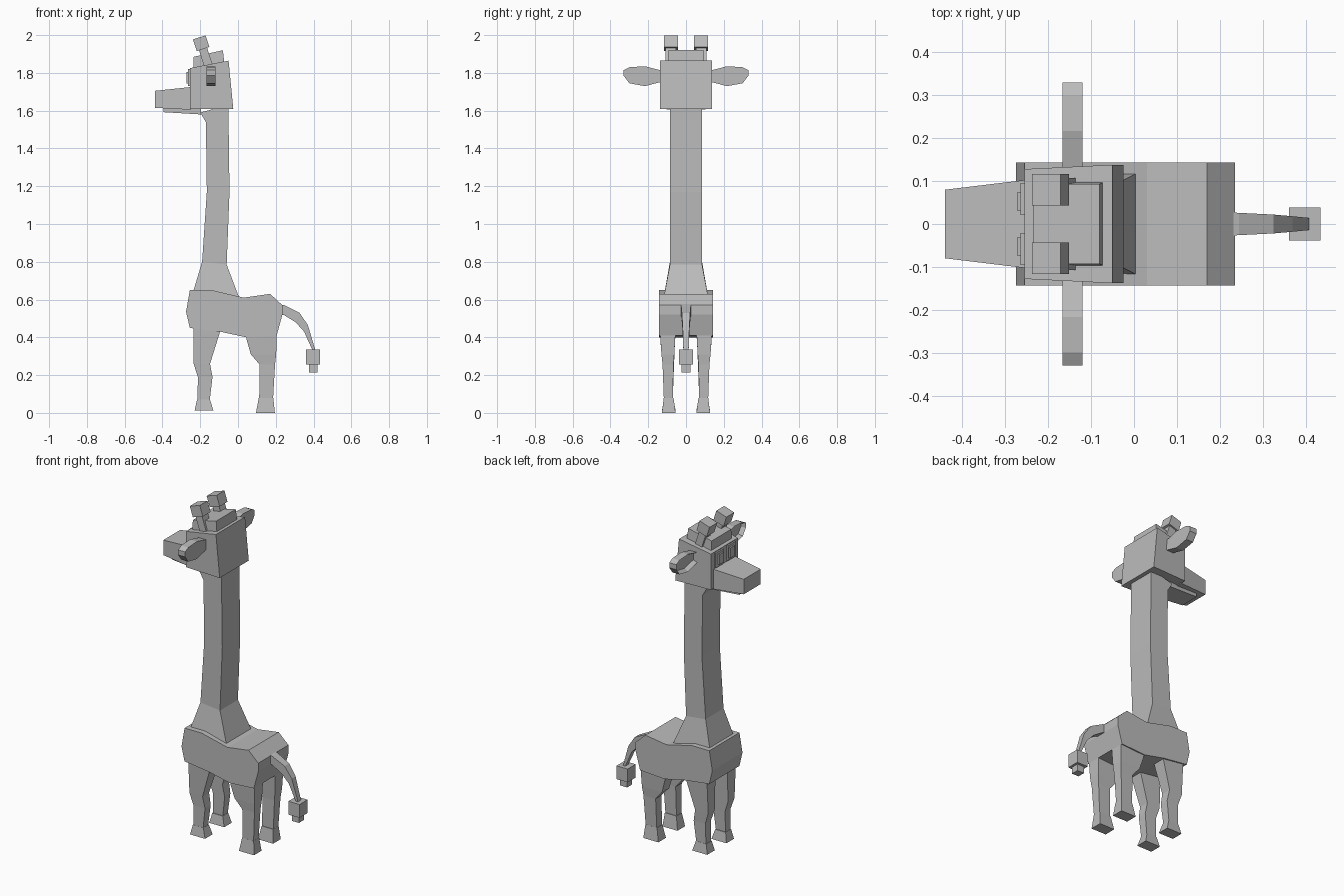
import bpy
import bmesh
from math import radians
from mathutils import Matrix, Vector

default = bpy.data.objects.get("Cube")
if default:
    bpy.data.objects.remove(default, do_unlink=True)

# One plain grey for the whole animal
grey = bpy.data.materials.new("plain_grey")
grey.use_nodes = True
colour = (.5, .5, .5, 1)
grey.diffuse_color = colour
grey.node_tree.nodes["Principled BSDF"].inputs["Base Color"].default_value = colour


def finish(name, bm, paired=False):
    """Turn a bmesh into a flat-shaded object, mirrored across y if paired."""
    bmesh.ops.recalc_face_normals(bm, faces=bm.faces)
    mesh = bpy.data.meshes.new(name)
    bm.to_mesh(mesh)
    bm.free()
    mesh.materials.append(grey)
    obj = bpy.data.objects.new(name, mesh)
    bpy.context.scene.collection.objects.link(obj)
    if paired:
        mirror = obj.modifiers.new("Mirror", 'MIRROR')
        mirror.use_axis = (False, True, False)
        mirror.use_mirror_merge = False
    return obj


def loft(name, sections, paired=False):
    """Four-sided tube; a section is two (x, z) corners and its y limits."""
    bm = bmesh.new()
    rings = []
    for (xa, za), (xb, zb), (y0, y1) in sections:
        corners = ((xa, y0, za), (xb, y0, zb), (xb, y1, zb), (xa, y1, za))
        rings.append([bm.verts.new(c) for c in corners])
    for low, high in zip(rings, rings[1:]):
        for i in range(len(low)):
            j = (i + 1) % len(low)
            bm.faces.new((low[i], low[j], high[j], high[i]))
    bm.faces.new(rings[0])
    bm.faces.new(rings[-1])
    return finish(name, bm, paired)


def centred(name, sections):
    """Loft that is symmetrical about y = 0, given half widths."""
    return loft(name, [(a, b, (-w, w)) for a, b, w in sections])


def prism(outline, offset):
    """Extrude a flat outline of points along an offset."""
    bm = bmesh.new()
    face = bm.faces.new([bm.verts.new(p) for p in outline])
    result = bmesh.ops.extrude_face_region(bm, geom=[face], use_keep_orig=True)
    moved = [v for v in result["geom"] if isinstance(v, bmesh.types.BMVert)]
    bmesh.ops.translate(bm, verts=moved, vec=offset)
    bmesh.ops.recalc_face_normals(bm, faces=bm.faces)
    return bm


def box(name, centre, size, tilt=0, paired=False):
    """Box, optionally tilted about the y axis."""
    bm = bmesh.new()
    place = Matrix.Translation(centre) @ Matrix.Rotation(radians(tilt), 4, 'Y')
    bmesh.ops.create_cube(bm, size=1, matrix=place @ Matrix.Diagonal((*size, 1)))
    return finish(name, bm, paired)


# Body: side profile extruded across its width
half_body = .143
profile = [(-.255, .65), (-.14, .65), (.03, .61), (.17, .63), (.235, .57),
           (.235, .52), (.205, .41), (.045, .4), (-.095, .43), (-.255, .45),
           (-.275, .535)]
finish("body", prism([(x, -half_body, z) for x, z in profile],
                     (0, 2 * half_body, 0)))

# Neck, flaring into the shoulders
centred("neck", [
    ((-.25, .6), (.01, .6), .12),
    ((-.19, .8), (-.06, .785), .085),
    ((-.165, 1.17), (-.045, 1.17), .085),
    ((-.17, 1.54), (-.05, 1.55), .085),
    ((-.2, 1.59), (-.05, 1.63), .085)])

# Head, crown plate, muzzle and jaw
centred("head", [
    ((-.255, 1.61), (-.255, 1.825), .128),
    ((-.025, 1.61), (-.05, 1.865), .138)])
centred("crown", [
    ((-.235, 1.8), (-.07, 1.83), .098),
    ((-.235, 1.885), (-.08, 1.92), .093)])
centred("muzzle", [
    ((-.44, 1.615), (-.44, 1.705), .08),
    ((-.25, 1.605), (-.25, 1.725), .103)])
centred("jaw", [
    ((-.395, 1.592), (-.395, 1.62), .06),
    ((-.195, 1.58), (-.195, 1.615), .07)])

# Eyes: a thin surround with a raised centre
box("eye_surrounds", (-.258, .058, 1.775), (.012, .074, .09), paired=True)
box("eyes", (-.264, .052, 1.775), (.018, .042, .06), paired=True)

# Ears: leaf outline with a hollow front
leaf = [(.12, 1.755), (.217, 1.73), (.3, 1.745), (.33, 1.785),
        (.33, 1.815), (.3, 1.83), (.217, 1.835), (.12, 1.81)]
bm = prism([(-.167, y, z) for y, z in leaf], (.047, 0, 0))
bm.normal_update()
front = min(bm.faces, key=lambda f: f.calc_center_median().x)
bmesh.ops.inset_individual(bm, faces=[front], thickness=.014)
bmesh.ops.translate(bm, verts=front.verts, vec=(.025, 0, 0))
finish("ears", bm, paired=True)

# Horns: slim stem with a cube on top
lean = -18
up = Matrix.Rotation(radians(lean), 3, 'Y') @ Vector((0, 0, 1))
knob = Vector((-.195, .08, 1.957))
box("horn_knobs", knob, (.07, .074, .065), lean, True)
box("horn_stems", knob - up * .07, (.045, .055, .12), lean, True)

# Legs and hooves
loft("front_legs", [
    ((-.235, .5), (-.07, .5), (.055, .138)),
    ((-.235, .43), (-.095, .43), (.057, .135)),
    ((-.235, .26), (-.148, .26), (.063, .125)),
    ((-.212, .19), (-.135, .19), (.066, .12)),
    ((-.215, .065), (-.15, .065), (.07, .117))], True)
loft("front_hooves", [
    ((-.217, .07), (-.148, .07), (.066, .118)),
    ((-.23, .012), (-.13, .012), (.055, .127))], True)
loft("hind_legs", [
    ((.04, .45), (.205, .45), (.055, .138)),
    ((.045, .39), (.205, .4), (.057, .136)),
    ((.068, .31), (.202, .31), (.062, .13)),
    ((.115, .255), (.196, .255), (.066, .124)),
    ((.112, .065), (.185, .065), (.07, .117))], True)
loft("hind_hooves", [
    ((.11, .08), (.187, .08), (.066, .118)),
    ((.095, 0), (.195, 0), (.055, .127))], True)

# Tail with a blocky tuft
centred("tail", [
    ((.2, .58), (.2, .53), .028),
    ((.245, .57), (.245, .517), .026),
    ((.325, .53), (.305, .48), .022),
    ((.37, .465), (.35, .43), .018),
    ((.41, .33), (.395, .33), .014)])
box("tail_tuft", (.398, 0, .295), (.074, .076, .08))
box("tail_tip", (.398, 0, .24), (.046, .046, .05))
